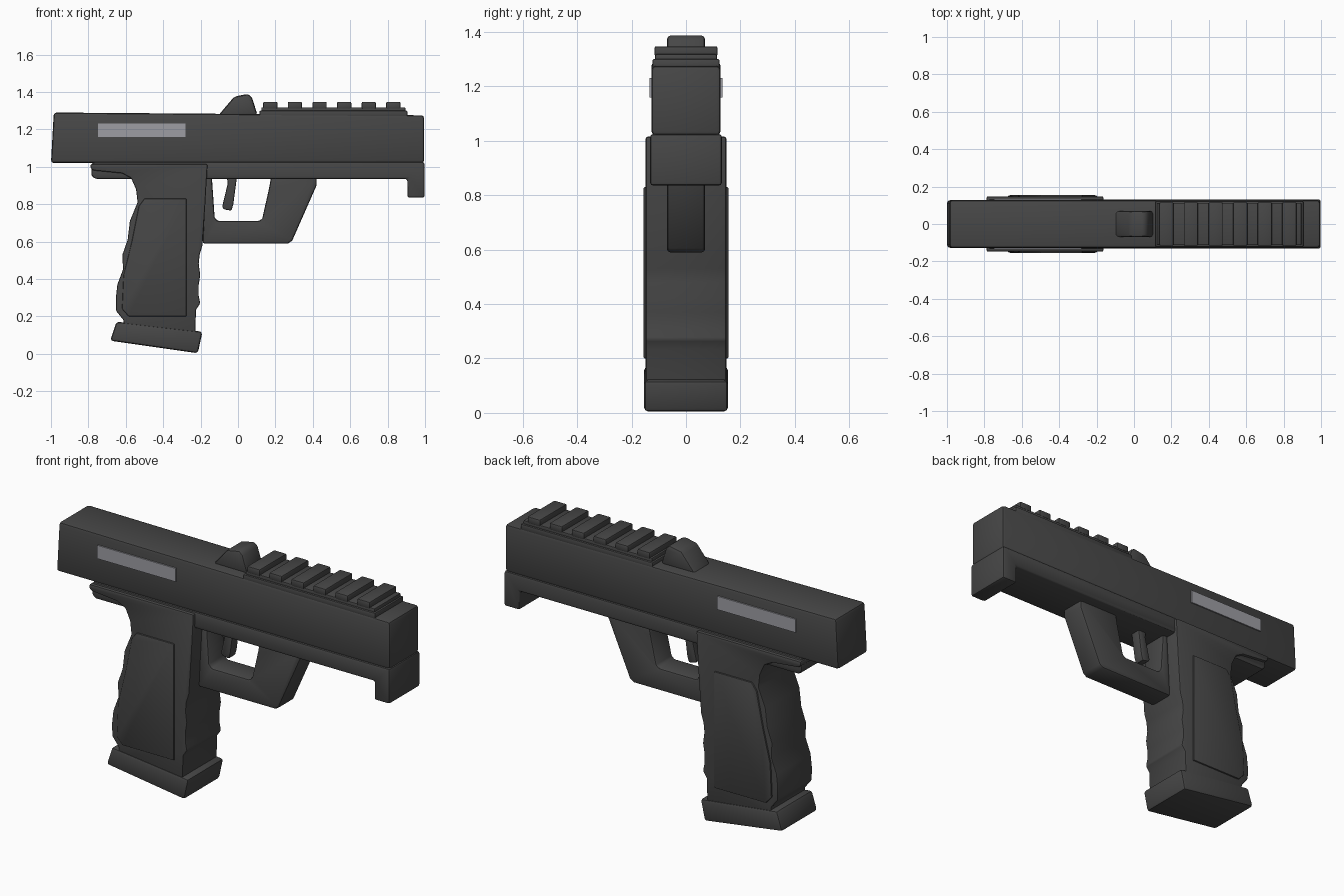
import bpy, bmesh, math


def material(name, r, g, b):
    m = bpy.data.materials.new(name)
    m.diffuse_color = (r, g, b, 1)
    return m


DARK = material("dark_grey", 0.062, 0.062, 0.062)
STEEL = material("light_steel", 0.34, 0.34, 0.37)


def extrude(name, profile, y0, y1, bevel=0.012, mat=DARK):
    """Extrude an x/z outline from y0 to y1 and round its sharp edges."""
    bm = bmesh.new()
    face = bm.faces.new([bm.verts.new((x, y0, z)) for x, z in profile])
    new = bmesh.ops.extrude_face_region(bm, geom=[face])["geom"]
    for v in new:
        if isinstance(v, bmesh.types.BMVert):
            v.co.y = y1
    bmesh.ops.recalc_face_normals(bm, faces=bm.faces)
    if bevel:
        edges = [e for e in bm.edges if e.calc_face_angle(0) > math.radians(35)]
        bmesh.ops.bevel(bm, geom=edges, offset=bevel, segments=2, profile=0.5,
                        affect='EDGES', clamp_overlap=True)
    me = bpy.data.meshes.new(name)
    bm.to_mesh(me)
    bm.free()
    me.materials.append(mat)
    ob = bpy.data.objects.new(name, me)
    bpy.context.collection.objects.link(ob)
    bpy.ops.object.select_all(action='DESELECT')
    ob.select_set(True)
    bpy.context.view_layer.objects.active = ob
    bpy.ops.object.shade_smooth_by_angle(angle=math.radians(35))
    return ob


def rect(x0, x1, z0, z1):
    return [(x0, z0), (x1, z0), (x1, z1), (x0, z1)]


# Upper slide
extrude("slide", [(-1, 1.02), (0.995, 1.02), (0.995, 1.275), (-0.985, 1.29)],
        -0.127, 0.127, 0.015)

# Lower frame with front lug
extrude("frame", [(-0.78, 1.025), (-0.785, 0.955), (-0.765, 0.935), (0.905, 0.935),
                  (0.905, 0.835), (0.998, 0.835), (0.998, 1.025)],
        -0.132, 0.132)

# Grip with rear flange and wavy front and back straps
extrude("grip", [(-0.788, 1.015), (-0.163, 1.015), (-0.175, 0.8), (-0.19, 0.58),
                 (-0.205, 0.53), (-0.21, 0.48), (-0.202, 0.42), (-0.21, 0.37),
                 (-0.21, 0.31), (-0.202, 0.27), (-0.225, 0.235), (-0.228, 0.1),
                 (-0.61, 0.14), (-0.612, 0.18), (-0.652, 0.23), (-0.653, 0.3),
                 (-0.645, 0.37), (-0.615, 0.45), (-0.618, 0.53), (-0.59, 0.61),
                 (-0.578, 0.71), (-0.537, 0.81), (-0.545, 0.88), (-0.572, 0.94),
                 (-0.62, 0.965), (-0.77, 0.98), (-0.788, 0.99)],
        -0.148, 0.148, 0.008)

# Magazine base
extrude("magazine_base", [(-0.683, 0.07), (-0.215, 0.003), (-0.19, 0.118), (-0.65, 0.172)],
        -0.154, 0.154, 0.015)

# Raised grip panels and side plates, both sides
panel = [(-0.275, 0.2), (-0.275, 0.83), (-0.5, 0.83), (-0.53, 0.79), (-0.568, 0.6),
         (-0.612, 0.42), (-0.62, 0.24), (-0.585, 0.2)]
for side, s in (("right", -1), ("left", 1)):
    extrude("grip_panel_" + side, panel, s * 0.13, s * 0.156, 0.006)
    extrude("side_plate_" + side, rect(-0.748, -0.28, 1.158, 1.23),
            s * 0.126, s * 0.134, 0, STEEL)

# Trigger guard
extrude("trigger_guard", [(-0.172, 0.95), (-0.19, 0.59), (0.268, 0.59), (0.29, 0.605),
                          (0.42, 0.9), (0.42, 0.95), (0.178, 0.95), (0.165, 0.88),
                          (0.13, 0.725), (0.115, 0.71), (-0.11, 0.71), (-0.125, 0.73),
                          (-0.14, 0.95)],
        -0.07, 0.07)

# Trigger
extrude("trigger", [(-0.06, 0.95), (-0.055, 0.91), (-0.085, 0.785), (-0.075, 0.772),
                    (-0.035, 0.765), (-0.025, 0.8), (-0.005, 0.95)],
        -0.03, 0.03, 0.01)

# Rear sight
extrude("sight", [(-0.105, 1.275), (0.105, 1.275), (0.075, 1.37), (0.055, 1.39),
                  (-0.02, 1.375)],
        -0.07, 0.07, 0.015)

# Top rail: two steps and cross ribs
extrude("rail_base", rect(0.115, 0.905, 1.265, 1.3), -0.123, 0.123, 0.006)
extrude("rail_step", rect(0.125, 0.895, 1.29, 1.318), -0.113, 0.113, 0.006)
for i in range(6):
    x = 0.173 + 0.1315 * i
    extrude(f"rail_rib_{i + 1}", rect(x - 0.038, x + 0.038, 1.31, 1.347),
            -0.116, 0.116, 0.007)
